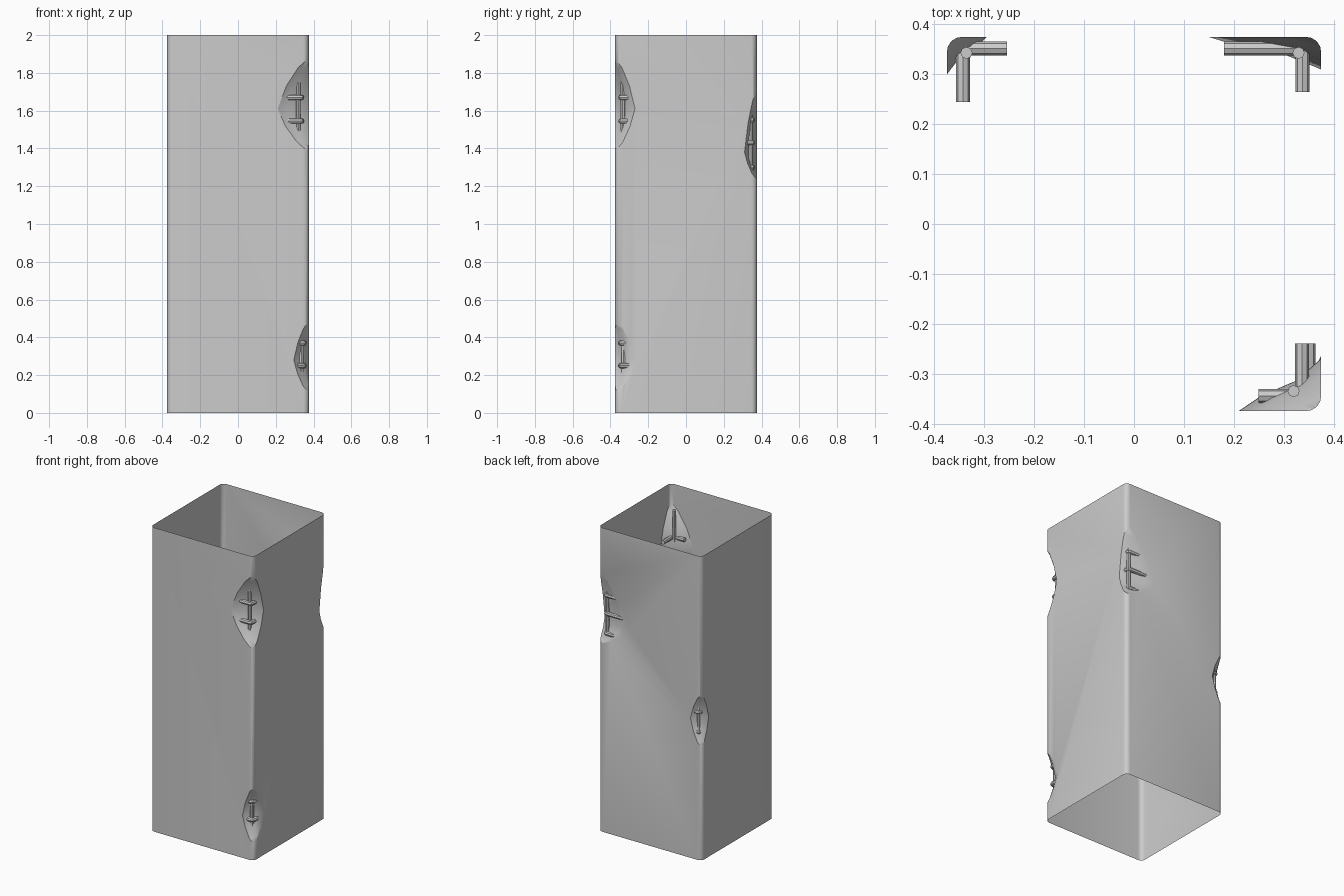
import bpy, bmesh
from math import radians
from mathutils import Vector

cube = bpy.data.objects.get("Cube")
if cube:
    bpy.data.objects.remove(cube)

HALF, HEIGHT = 0.375, 2.0

concrete = bpy.data.materials.new("concrete grey")
concrete.use_nodes = True
concrete.diffuse_color = (0.6, 0.6, 0.6, 1)
concrete.node_tree.nodes["Principled BSDF"].inputs["Base Color"].default_value = (0.6, 0.6, 0.6, 1)


def add_object(name, data):
    obj = bpy.data.objects.new(name, data)
    bpy.context.scene.collection.objects.link(obj)
    return obj


def mesh_object(name, bm):
    bmesh.ops.recalc_face_normals(bm, faces=bm.faces)
    mesh = bpy.data.meshes.new(name)
    bm.to_mesh(mesh)
    bm.free()
    mesh.materials.append(concrete)
    return add_object(name, mesh)


def chip_cutter(name, corner, u, v, low, mid, high):
    """Faceted wedge that bites u along x and v along y out of a corner."""
    cx, cy = corner
    levels = [(low, 0.01), (mid + (low - mid) * 0.75, 0.4), (mid + (low - mid) * 0.4, 0.75),
              (mid, 1), (mid + (high - mid) * 0.45, 0.72), (mid + (high - mid) * 0.8, 0.35),
              (high, 0.01)]
    bm = bmesh.new()
    rings = []
    for z, f in levels:
        a, b = u * f, v * f
        outline = [(-0.1, -0.1), (a, -0.1), (a, 0), (a * 0.72, b * 0.3),
                   (a * 0.3, b * 0.58), (0, b), (-0.1, b)]
        rings.append([bm.verts.new((cx * (HALF - p), cy * (HALF - q), z)) for p, q in outline])
    for lower, upper in zip(rings, rings[1:]):
        for i in range(len(lower)):
            j = (i + 1) % len(lower)
            bm.faces.new((lower[i], lower[j], upper[j], upper[i]))
    bm.faces.new(rings[0])
    bm.faces.new(rings[-1])
    bmesh.ops.triangulate(bm, faces=bm.faces)
    cutter = mesh_object(name, bm)
    cutter.hide_render = True
    return cutter


def rod(name, points, radius):
    """Round steel bar along a path, turned into a mesh."""
    curve = bpy.data.curves.new(name, "CURVE")
    curve.dimensions = "3D"
    curve.bevel_depth = radius
    curve.bevel_resolution = 2
    curve.use_fill_caps = True
    spline = curve.splines.new("POLY")
    spline.points.add(len(points) - 1)
    for point, co in zip(spline.points, points):
        point.co = (*co, 1)
    helper = add_object(name + " path", curve)
    bpy.context.view_layer.update()
    mesh = bpy.data.meshes.new_from_object(helper.evaluated_get(bpy.context.evaluated_depsgraph_get()))
    bpy.data.objects.remove(helper)
    mesh.materials.clear()
    mesh.materials.append(concrete)
    return add_object(name, mesh)


# Column: square prism with rounded upright edges
bm = bmesh.new()
bmesh.ops.create_cube(bm, size=1)
for vert in bm.verts:
    vert.co = Vector((vert.co.x * 2 * HALF, vert.co.y * 2 * HALF, (vert.co.z + 0.5) * HEIGHT))
uprights = [e for e in bm.edges if abs(e.verts[0].co.z - e.verts[1].co.z) > 1]
bmesh.ops.bevel(bm, geom=uprights, offset=0.03, segments=5, profile=0.5, affect="EDGES")
column = mesh_object("column_shell", bm)

# Damaged corners: side signs, bite sizes, heights, stirrup corner, leg ends, stirrup levels, bar
chips = [
    ("front_upper", (1, -1), 0.165, 0.105, (1.38, 1.61, 1.88),
     (0.337, 0.345), (0.25, 0.24), (1.67, 1.545), (0.32, 0.335)),
    ("front_lower", (1, -1), 0.08, 0.11, (0.10, 0.28, 0.49),
     (0.35, 0.345), (0.26, 0.24), (0.37, 0.25), (0.335, 0.332)),
    ("back_left", (1, 1), 0.225, 0.065, (1.23, 1.38, 1.72),
     (0.338, 0.352), (0.18, 0.265), (1.55, 1.43, 1.30), (0.33, 0.343)),
    ("back_right", (-1, 1), 0.08, 0.075, (0.73, 0.92, 1.10),
     (0.343, 0.352), (0.255, 0.245), (0.96, 0.83), (0.336, 0.343)),
]
cutters = []
bars = []
for name, (sx, sy), u, v, zs, (kx, ky), (ex, ey), levels, (bx, by) in chips:
    cutter = chip_cutter(name + "_chip_cutter", (sx, sy), u, v, *zs)
    cutters.append(cutter)
    mod = column.modifiers.new(name, "BOOLEAN")
    mod.operation = "DIFFERENCE"
    mod.solver = "EXACT"
    mod.object = cutter

    # Exposed reinforcement: bent stirrups and one upright bar
    for i, z in enumerate(levels):
        path = [(ex, ky), (kx - 0.012, ky), (kx - 0.003, ky - 0.003), (kx, ky - 0.012), (kx, ey)]
        bars.append(rod(f"{name}_stirrup_{i + 1}", [(sx * x, sy * y, z) for x, y in path], 0.014))
    bars.append(rod(name + "_upright_bar",
                    [(sx * bx, sy * by, z) for z in (zs[0] + 0.03, zs[2] - 0.03)], 0.012))

# Bake the bites, then open the column at both ends
bpy.context.view_layer.update()
baked = bpy.data.meshes.new_from_object(column.evaluated_get(bpy.context.evaluated_depsgraph_get()))
column.modifiers.clear()
column.data = baked
for cutter in cutters:
    bpy.data.objects.remove(cutter)
bm = bmesh.new()
bm.from_mesh(baked)
ends = [f for f in bm.faces if abs(f.normal.z) > 0.99
        and (f.calc_center_median().z < 0.001 or f.calc_center_median().z > HEIGHT - 0.001)]
bmesh.ops.delete(bm, geom=ends, context="FACES")
bm.to_mesh(baked)
bm.free()
baked.materials.clear()
baked.materials.append(concrete)

# Smooth shading with sharp edges kept
bpy.ops.object.select_all(action="DESELECT")
for obj in [column] + bars:
    obj.select_set(True)
bpy.context.view_layer.objects.active = column
bpy.ops.object.shade_smooth_by_angle(angle=radians(30))
